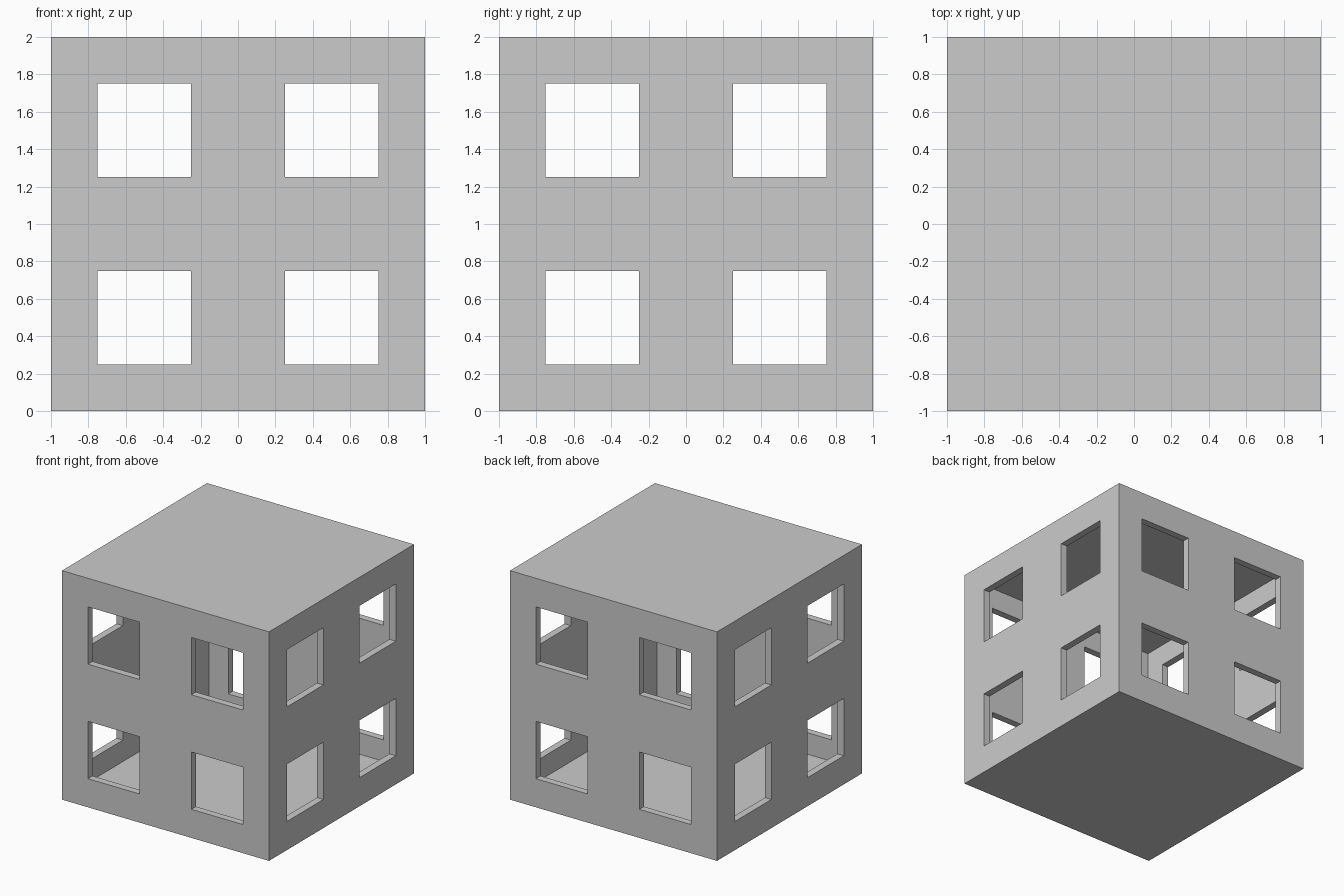
import bpy

if "Cube" in bpy.data.objects:
    bpy.data.objects.remove(bpy.data.objects["Cube"])

WALL = 0.0625    # shell thickness
WINDOW = 0.5     # square window size


def box(name, size, centre):
    bpy.ops.mesh.primitive_cube_add(size=1, location=centre)
    obj = bpy.context.object
    obj.name = name
    obj.scale = size
    bpy.ops.object.transform_apply(location=True, rotation=True, scale=True)
    return obj


def cut(target, cutter):
    cutter.hide_render = True
    mod = target.modifiers.new("cut", 'BOOLEAN')
    mod.operation = 'DIFFERENCE'
    mod.solver = 'EXACT'
    mod.object = cutter
    bpy.context.view_layer.objects.active = target
    bpy.ops.object.modifier_apply(modifier=mod.name)
    bpy.data.objects.remove(cutter, do_unlink=True)


# Hollow cube shell
shell = box("building_shell", (2, 2, 2), (0, 0, 1))
inner = 2 - 2 * WALL
cut(shell, box("room_cutter", (inner, inner, inner), (0, 0, 1)))

# Two by two windows through each pair of opposite walls
for side in (-0.5, 0.5):
    for z in (0.5, 1.5):
        cut(shell, box("window_cutter_y", (WINDOW, 3, WINDOW), (side, 0, z)))
        cut(shell, box("window_cutter_x", (3, WINDOW, WINDOW), (0, side, z)))
